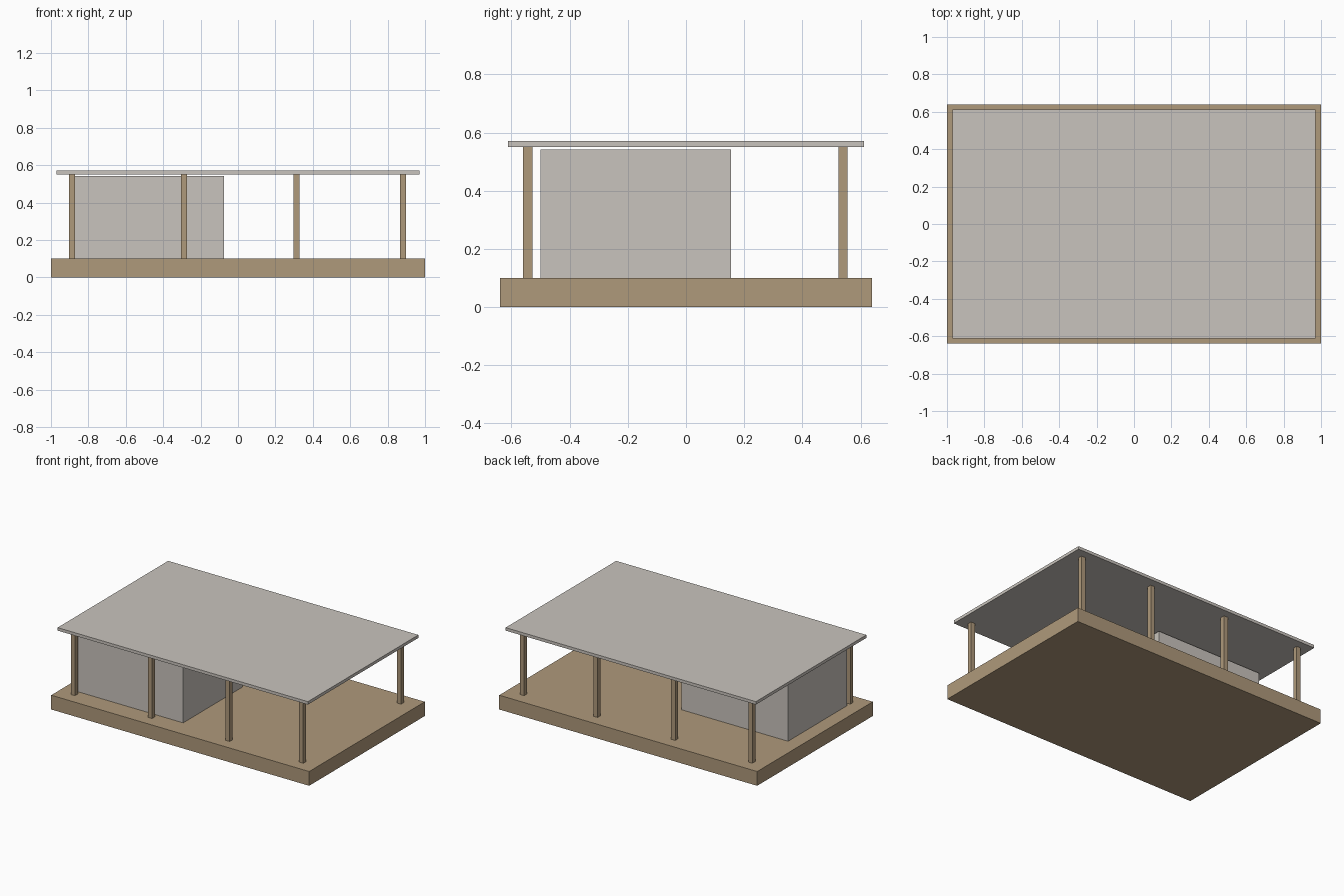
import bpy
import bmesh
from mathutils import Vector

default = bpy.data.objects.get("Cube")
if default:
    bpy.data.objects.remove(default, do_unlink=True)


def material(name, rgb):
    mat = bpy.data.materials.new(name)
    mat.use_nodes = True
    mat.diffuse_color = (*rgb, 1)
    mat.node_tree.nodes["Principled BSDF"].inputs["Base Color"].default_value = (*rgb, 1)
    return mat


wood = material("tan wood", (0.43, 0.32, 0.198))
stone = material("pale grey", (0.584, 0.552, 0.509))


def box(name, low, high, mat):
    """Add a flat-sided box between two opposite corners."""
    low, high = Vector(low), Vector(high)
    size = high - low
    centre = (low + high) / 2
    bm = bmesh.new()
    bmesh.ops.create_cube(bm, size=1)
    bmesh.ops.scale(bm, vec=size, verts=bm.verts)
    mesh = bpy.data.meshes.new(name)
    bm.to_mesh(mesh)
    bm.free()
    mesh.materials.append(mat)
    obj = bpy.data.objects.new(name, mesh)
    obj.location = centre
    bpy.context.collection.objects.link(obj)
    return obj


FLOOR, EAVES = 0.10, 0.55

# Platform, enclosed room and roof slab
box("platform", (-1, -0.64, 0), (1, 0.64, FLOOR), wood)
box("room", (-0.90, -0.50, FLOOR), (-0.075, 0.155, 0.542), stone)
box("roof", (-0.97, -0.612, EAVES), (0.97, 0.612, 0.571), stone)

# Two rows of square posts
HALF = 0.016
for row, y in (("front", -0.544), ("back", 0.54)):
    for number, x in enumerate((-0.888, -0.29, 0.312, 0.882), start=1):
        box(f"{row}_post_{number}", (x - HALF, y - HALF, FLOOR),
            (x + HALF, y + HALF, EAVES), wood)
